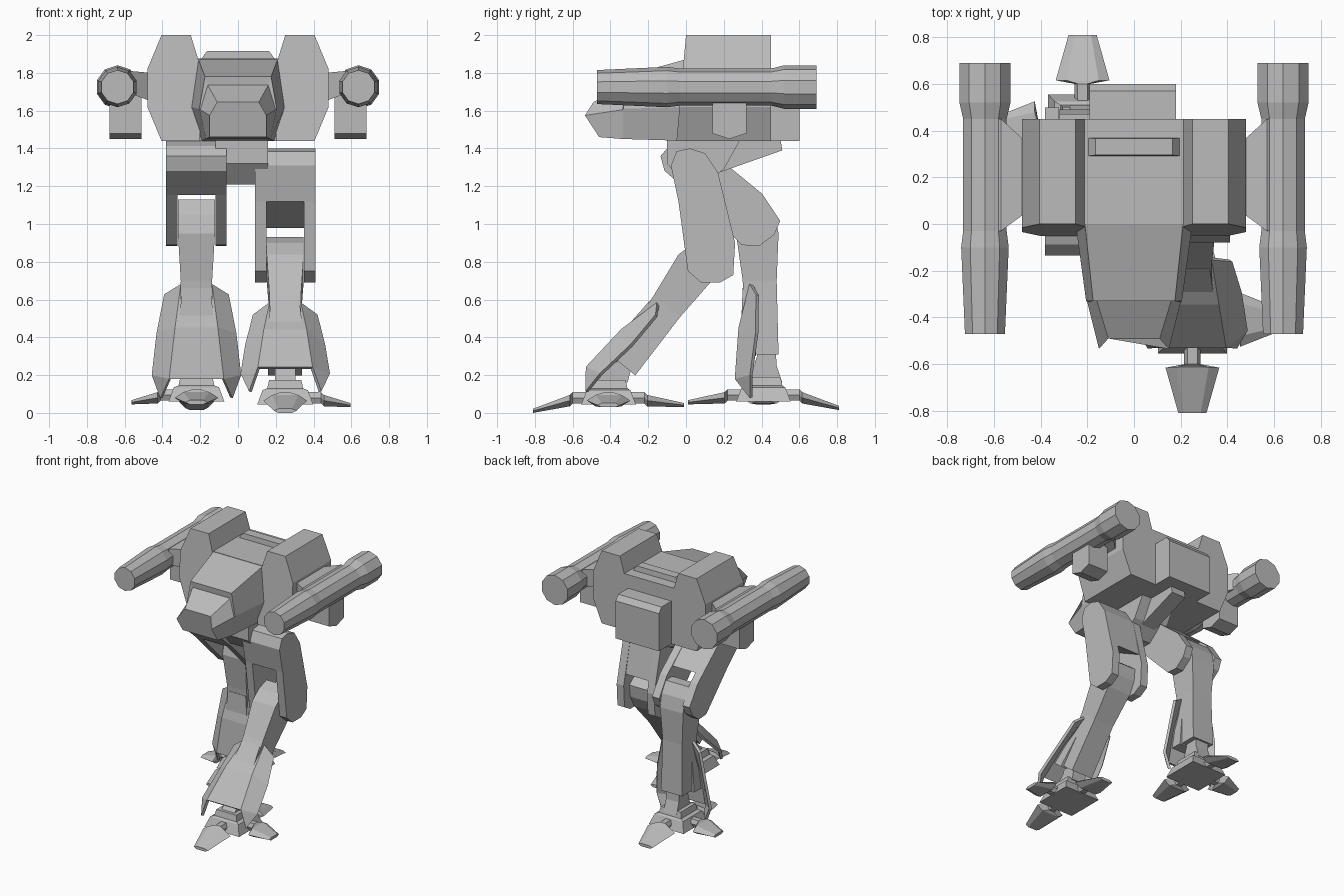
import bpy, bmesh, math
from mathutils import Matrix, Vector

cube = bpy.data.objects.get("Cube")
if cube:
    bpy.data.objects.remove(cube, do_unlink=True)

grey = bpy.data.materials.new("plain_grey")
grey.use_nodes = True
COLOUR = (0.5, 0.5, 0.5, 1)
grey.diffuse_color = COLOUR
grey.node_tree.nodes["Principled BSDF"].inputs["Base Color"].default_value = COLOUR


def make(name, verts, faces, matrix=None):
    """Flat-shaded mesh object with outward normals."""
    bm = bmesh.new()
    vs = [bm.verts.new(matrix @ Vector(v) if matrix else v) for v in verts]
    for f in faces:
        bm.faces.new([vs[i] for i in f])
    bmesh.ops.recalc_face_normals(bm, faces=bm.faces)
    mesh = bpy.data.meshes.new(name)
    bm.to_mesh(mesh)
    bm.free()
    mesh.materials.append(grey)
    obj = bpy.data.objects.new(name, mesh)
    bpy.context.collection.objects.link(obj)
    return obj


def loft(name, rings, matrix=None):
    """Skin equal-length rings and cap both ends."""
    n = len(rings[0])
    verts = [p for r in rings for p in r]
    faces = [(k*n + i, k*n + (i+1) % n, (k+1)*n + (i+1) % n, (k+1)*n + i)
             for k in range(len(rings) - 1) for i in range(n)]
    faces += [tuple(range(n)), tuple(range(len(verts) - n, len(verts)))]
    return make(name, verts, faces, matrix)


def prism(name, profile, x0, x1, matrix=None):
    """Extrude a (y, z) profile along x."""
    return loft(name, [[(x, y, z) for y, z in profile] for x in (x0, x1)], matrix)


def rect(y0, y1, z, half, x=0):
    return [(x-half, y0, z), (x+half, y0, z), (x+half, y1, z), (x-half, y1, z)]


def turn(angle, pivot, target, x):
    """Swing a limb about the x axis and move its pivot to a target (y, z)."""
    return (Matrix.Translation((x, *target)) @ Matrix.Rotation(math.radians(angle), 4, 'X')
            @ Matrix.Translation((0, -pivot[0], -pivot[1])))


# --- Torso ---
prism("torso", [(0, 1.44), (0.45, 1.44), (0.45, 1.875), (0, 1.875)], -0.22, 0.22)
loft("roof_bar", [rect(0.29, 0.37, 1.86, 0.205), rect(0.295, 0.365, 1.915, 0.165)])
prism("backpack", [(0.44, 1.44), (0.6, 1.44), (0.6, 1.73), (0.57, 1.77), (0.44, 1.77)],
      -0.19, 0.18)


# --- Cockpit: rings of top, middle and bottom (half width, y, z) points ---
def cockpit_ring(top, mid, low):
    half = [top, mid, low]
    return [(x, y, z) for x, y, z in half] + [(-x, y, z) for x, y, z in reversed(half)]


loft("cockpit", [
    cockpit_ring((0.21, 0.05, 1.875), (0.25, 0.05, 1.62), (0.19, 0.05, 1.44)),
    cockpit_ring((0.21, 0.0, 1.872), (0.25, 0.0, 1.62), (0.19, 0.0, 1.44)),
    cockpit_ring((0.175, -0.33, 1.78), (0.205, -0.33, 1.61), (0.17, -0.33, 1.45)),
    cockpit_ring((0.16, -0.325, 1.735), (0.2, -0.335, 1.605), (0.169, -0.335, 1.45)),
    cockpit_ring((0.11, -0.49, 1.645), (0.15, -0.535, 1.575), (0.15, -0.46, 1.46)),
])

# --- Shoulders, guns and gun mounts on both sides ---
for side, s in (("left", 1), ("right", -1)):
    outline = [(0.25, 2), (0.405, 2), (0.48, 1.82), (0.48, 1.62),
               (0.405, 1.44), (0.2, 1.44), (0.21, 1.87)]
    loft(side + "_shoulder", [
        [(s*x, (z - 2) * 0.09, z) for x, z in outline],
        [(s*x, 0.45, z) for x, z in outline]])

    barrel = [(-0.47, 0.09), (-0.1, 0.107), (-0.03, 0.098),
              (0.45, 0.098), (0.52, 0.115), (0.69, 0.115)]
    loft(side + "_gun", [
        [(s*0.638 + r*math.cos(math.pi*(i + 0.5)/5), y, 1.725 + r*math.sin(math.pi*(i + 0.5)/5))
         for i in range(10)] for y, r in barrel])

    loft(side + "_gun_arm", [
        [(s*x, y0, z0), (s*x, y1, z0), (s*x, y1, z1), (s*x, y0, z1)]
        for x, y0, y1, z0, z1 in ((0.46, 0.05, 0.35, 1.65, 1.8),
                                  (0.57, -0.03, 0.45, 1.69, 1.81),
                                  (0.62, -0.03, 0.45, 1.69, 1.78))])
    prism(side + "_ammo_box",
          [(0.14, 1.68), (0.32, 1.68), (0.32, 1.48), (0.23, 1.45), (0.14, 1.48)],
          s*0.51, s*0.68)

# --- Hips ---
prism("hip_block", [(-0.1, 1.45), (-0.1, 1.32), (-0.01, 1.21), (0.1, 1.21),
                    (0.2, 1.29), (0.29, 1.45)], -0.12, 0.16)
prism("hip_strut", [(0.1, 1.44), (0.5, 1.45), (0.51, 1.39), (0.17, 1.27)], -0.04, 0.08)


# --- Legs ---
def toe(name, centre, angle, length, tip):
    """Flat claw pointing along an angle, with a narrow root."""
    rings = []
    for d, w, z0, z1 in ((0.1, 0.035, 0.05, 0.11), (0.19, 0.035, 0.05, 0.11),
                         (0.205, 0.115, 0.035, 0.095), (length, 0.06, tip, tip + 0.022)):
        zm = (z0 + z1) / 2
        rings.append([(d, -w, zm), (d, -0.6*w, z0), (d, 0.6*w, z0),
                      (d, w, zm), (d, 0.6*w, z1), (d, -0.6*w, z1)])
    loft(name, rings, Matrix.Translation(centre) @ Matrix.Rotation(math.radians(angle), 4, 'Z'))


def leg(side, s, x, thigh_m, shin_m, foot_y, lift, ankle):
    # Thigh fork: two cheek plates joined by an upper block
    cheek = [(-0.08, 1.31), (-0.05, 1.385), (0.02, 1.4), (0.1, 1.375), (0.17, 1.27),
             (0.26, 0.9), (0.25, 0.73), (0.18, 0.69), (0.08, 0.69), (0.01, 0.75), (-0.04, 1.12)]
    prism(side + "_thigh_inner_plate", cheek, -s*0.16, -s*0.1, thigh_m)
    prism(side + "_thigh_outer_plate", cheek, s*0.1, s*0.16, thigh_m)
    prism(side + "_thigh_block", cheek[:5] + [(0.235, 0.98), (-0.04, 1.12)], -0.1, 0.1, thigh_m)

    # Shin column with a rounded knee
    loft(side + "_shin", [rect(y0, y1, z, w) for y0, y1, z, w in (
        (0.34, 0.42, 1.13, 0.098), (0.29, 0.47, 1.05, 0.098), (0.265, 0.49, 0.95, 0.098),
        (0.3, 0.48, 0.7, 0.083), (0.33, 0.49, 0.31, 0.09))], shin_m)

    # Shin guard: centre panel with swept-back wings
    half = [(0.08, 0.345, 0.68), (0.11, 0.287, 0.45), (0.14, 0.267, 0.18),
            (0.165, 0.378, 0.625), (0.205, 0.375, 0.42), (0.23, 0.345, 0.2),
            (0.185, 0.345, 0.08)]
    verts = half + [(-a, b, c) for a, b, c in half]
    wing = [(0, 3, 4, 1), (1, 4, 5, 2), (2, 5, 6)]
    faces = [(0, 1, 8, 7), (1, 2, 9, 8)] + wing
    faces += [tuple(i + 7 for i in reversed(f)) for f in wing]
    guard = make(side + "_shin_guard", verts, faces, shin_m)
    thick = guard.modifiers.new("thickness", 'SOLIDIFY')
    thick.thickness = 0.02
    thick.offset = 0
    # Brace filling the space between guard and shin
    loft(side + "_guard_brace", [rect(0.3, 0.36, 0.66, 0.075), rect(0.285, 0.37, 0.3, 0.11)], shin_m)

    # Foot base, ankle and three toes
    loft(side + "_foot", [rect(foot_y - b, foot_y + b, z + lift, a, x) for a, b, z in (
        (0.148, 0.145, 0.045), (0.12, 0.115, 0.12), (0.095, 0.1, 0.13), (0.085, 0.09, 0.175))])
    loft(side + "_ankle", [rect(y - b, y + b, z, 0.055, x) for y, b, z in (
        (foot_y + 0.01, 0.09, 0.16), (ankle, 0.06, 0.25), (ankle + 0.01, 0.045, 0.33))])
    centre = (x, foot_y, lift)
    toe(side + "_front_toe", centre, -90, 0.4, 0.0 if s > 0 else 0.03)
    toe(side + "_back_toe", centre, 90, 0.4, 0.03 if s > 0 else 0.0)
    toe(side + "_side_toe", centre, 0 if s > 0 else 180, 0.345, 0.03)


HIP, KNEE = (0.03, 1.3), (0.37, 0.98)
leg("left", 1, 0.25, turn(0, HIP, HIP, 0.25), turn(-39, KNEE, (0.06, 0.795), 0.25),
    -0.41, 0.0, -0.345)
leg("right", -1, -0.22, turn(37, HIP, (-0.02, 1.34), -0.22), turn(0, KNEE, KNEE, -0.22),
    0.41, 0.015, 0.42)
